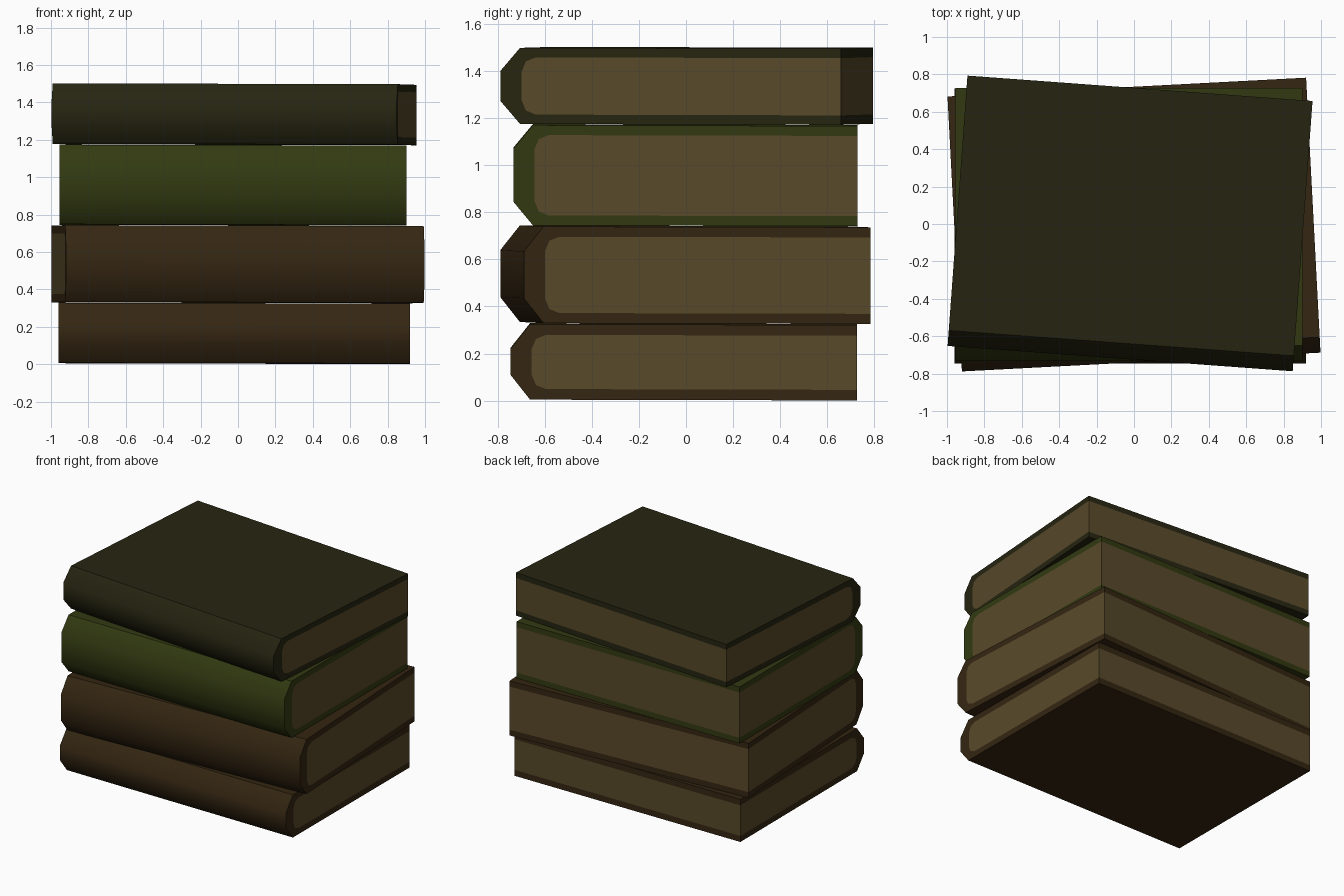
import bpy, bmesh, math
from mathutils import Matrix

if "Cube" in bpy.data.objects:
    bpy.data.objects.remove(bpy.data.objects["Cube"])


def material(name, rgb):
    m = bpy.data.materials.new(name)
    m.diffuse_color = (*rgb, 1.0)
    m.use_nodes = True
    m.node_tree.nodes["Principled BSDF"].inputs["Base Color"].default_value = m.diffuse_color
    return m


brown = material("brown_cover", (0.035, 0.0195, 0.006))
green = material("green_cover", (0.032, 0.042, 0.0055))
olive = material("dark_olive_cover", (0.0195, 0.0185, 0.0057))
paper = material("paper", (0.098, 0.067, 0.023))


def book(name, cover, centre, width, depth, z0, z1, angle, chamfer=0.1, board=0.04):
    """Closed book lying flat: bevelled spine at -y, pages flush on the other sides."""
    b, f, h = depth / 2, -depth / 2, z1 - z0
    # cover outline (y, z): from lower back corner round the spine to upper back corner
    outer = [(b, 0), (f + 0.083, 0), (f, chamfer), (f, h - chamfer), (f + 0.083, h), (b, h)]
    # page outline, running the same way
    s, t = f + 0.09, h - board
    inner = [(b, board), (s + 0.06, board), (s + 0.018, board + 0.017), (s, board + 0.06),
             (s, t - 0.06), (s + 0.018, t - 0.017), (s + 0.06, t), (b, t)]

    bm = bmesh.new()
    ends = []
    for x in (-width / 2, width / 2):
        o = [bm.verts.new((x, y, z)) for y, z in outer]
        p = [bm.verts.new((x, y, z)) for y, z in inner]
        bm.faces.new(o + p[::-1])                 # cover edge
        bm.faces.new(p).material_index = 1        # page block
        ends.append((o, p))
    (o0, p0), (o1, p1) = ends
    # boards and spine
    for i in range(len(outer) - 1):
        bm.faces.new((o0[i], o0[i + 1], o1[i + 1], o1[i]))
    # fore edge: board, pages, board
    bm.faces.new((o0[0], p0[0], p1[0], o1[0]))
    bm.faces.new((p0[0], p0[-1], p1[-1], p1[0])).material_index = 1
    bm.faces.new((p0[-1], o0[-1], o1[-1], p1[-1]))
    bmesh.ops.recalc_face_normals(bm, faces=bm.faces)

    # turn the book in the stack, then lean it very slightly to the back right
    bm.transform(Matrix.Translation((centre[0], centre[1], z0)) @
                 Matrix.Rotation(math.radians(angle), 4, 'Z'))
    for v in bm.verts:
        v.co.z -= 0.0025 * (v.co.x + v.co.y)
    for face in bm.faces:
        face.smooth = True

    mesh = bpy.data.meshes.new(name)
    bm.to_mesh(mesh)
    bm.free()
    mesh.materials.append(cover)
    mesh.materials.append(paper)
    mesh.set_sharp_from_angle(angle=math.radians(46))
    obj = bpy.data.objects.new(name, mesh)
    bpy.context.collection.objects.link(obj)


book("bottom_book", brown, (-0.02, -0.01), 1.88, 1.47, 0.005, 0.325, 0, 0.105, 0.045)
book("second_book", brown, (0.0, -0.003), 1.92, 1.472, 0.33, 0.74, 3.0, 0.105, 0.043)
book("third_book", green, (-0.027, -0.003), 1.855, 1.46, 0.745, 1.17, 0, 0.1, 0.042)
book("top_book", olive, (-0.021, 0.003), 1.85, 1.449, 1.175, 1.498, -4.2, 0.097, 0.04)
